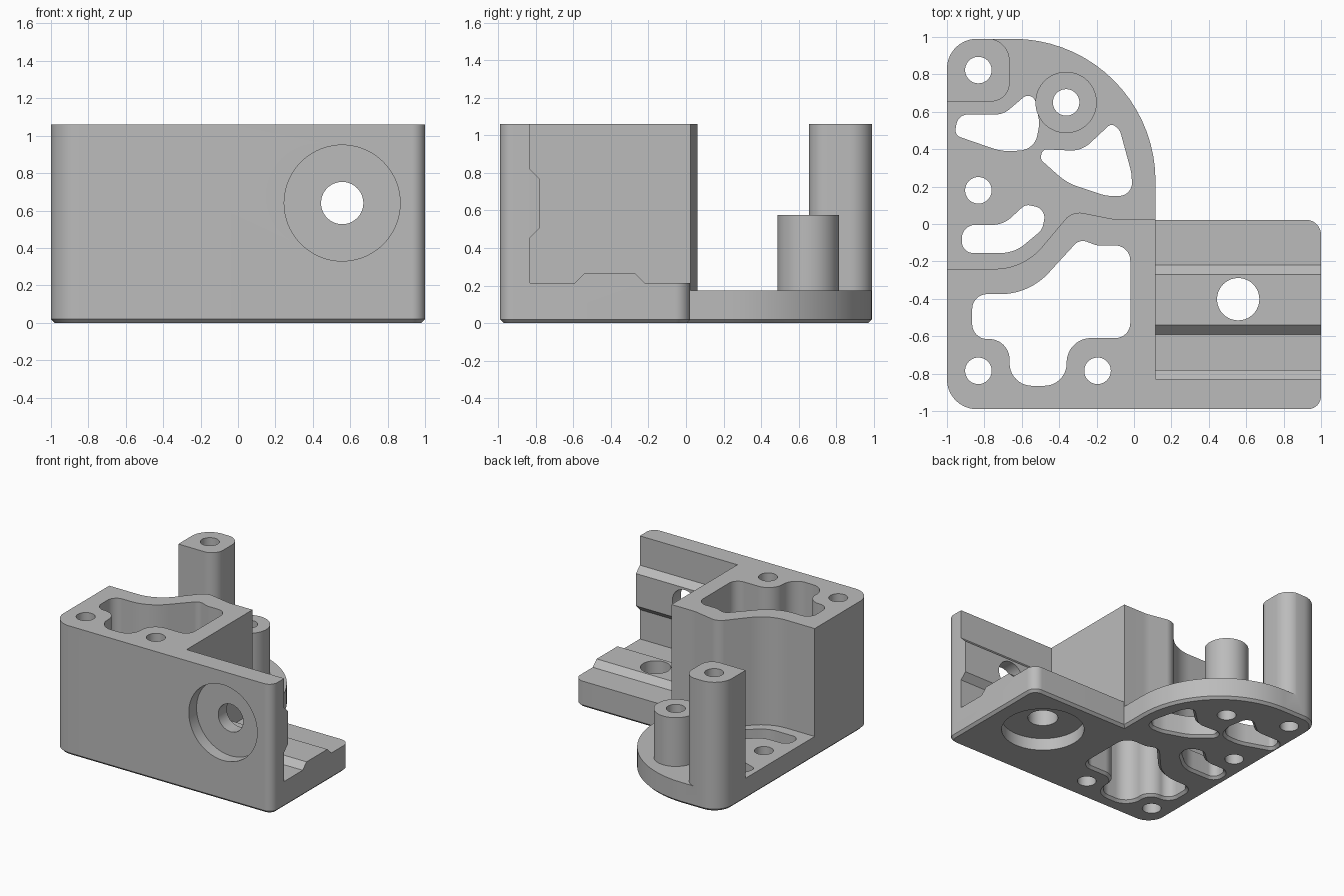
import bpy, bmesh, math
from mathutils import Vector

cube = bpy.data.objects.get("Cube")
if cube:
    bpy.data.objects.remove(cube, do_unlink=True)

TOP, PLATE, FLOOR = 1.06, 0.175, 0.215

grey = bpy.data.materials.new("plain grey")
grey.use_nodes = True
colour = (0.5, 0.5, 0.5, 1)
grey.diffuse_color = colour
next(n for n in grey.node_tree.nodes if n.type == 'BSDF_PRINCIPLED').inputs["Base Color"].default_value = colour


def rounded(corners):
    """Polygon from (x, y, fillet radius) corners, counter-clockwise."""
    pts = []
    for i, (x, y, r) in enumerate(corners):
        p = Vector((x, y))
        a = (Vector(corners[i - 1][:2]) - p).normalized()
        b = (Vector(corners[(i + 1) % len(corners)][:2]) - p).normalized()
        if r == 0:
            pts.append(p)
            continue
        half = a.angle(b) / 2
        centre = p + (a + b).normalized() * (r / math.sin(half))
        start = p + a * (r / math.tan(half)) - centre
        end = p + b * (r / math.tan(half)) - centre
        sweep = math.atan2(start.x * end.y - start.y * end.x, start.dot(end))
        steps = max(3, int(abs(sweep) / math.radians(5)))
        for k in range(steps + 1):
            t = sweep * k / steps
            c, s = math.cos(t), math.sin(t)
            pts.append(centre + Vector((start.x * c - start.y * s, start.x * s + start.y * c)))
    area = sum(pts[i - 1].x * p.y - pts[i - 1].y * p.x for i, p in enumerate(pts))
    return pts if area > 0 else pts[::-1]


def circle(x, y, r, n=64):
    return [Vector((x + r * math.cos(math.tau * k / n), y + r * math.sin(math.tau * k / n)))
            for k in range(n)]


def grow(pts, d):
    """Offset a counter-clockwise polygon outwards by d."""
    out = []
    for i, p in enumerate(pts):
        e1 = (p - pts[i - 1]).normalized()
        e2 = (pts[(i + 1) % len(pts)] - p).normalized()
        n1, n2 = Vector((e1.y, -e1.x)), Vector((e2.y, -e2.x))
        out.append(p + (n1 + n2) * (d / (1 + n1.dot(n2))))
    return out


def prism(name, pts, levels, axis="z"):
    """Loft a polygon through (height, offset) levels along an axis."""
    place = {"z": lambda a, b, h: (a, b, h),
             "y": lambda a, b, h: (a, h, b),
             "x": lambda a, b, h: (h, a, b)}[axis]
    bm = bmesh.new()
    rings = [[bm.verts.new(place(p.x, p.y, h)) for p in (grow(pts, d) if d else pts)]
             for h, d in levels]
    for low, high in zip(rings, rings[1:]):
        for i in range(len(pts)):
            bm.faces.new((low[i - 1], low[i], high[i], high[i - 1]))
    bm.faces.new(rings[0][::-1])
    bm.faces.new(rings[-1])
    bmesh.ops.recalc_face_normals(bm, faces=bm.faces)
    mesh = bpy.data.meshes.new(name)
    bm.to_mesh(mesh)
    bm.free()
    mesh.materials.append(grey)
    ob = bpy.data.objects.new(name, mesh)
    bpy.context.collection.objects.link(ob)
    return ob


def combine(target, tool, operation='DIFFERENCE'):
    tool.hide_render = True
    mod = target.modifiers.new(tool.name, 'BOOLEAN')
    mod.operation, mod.solver, mod.object = operation, 'EXACT', tool
    bpy.context.view_layer.objects.active = target
    bpy.ops.object.modifier_apply(modifier=mod.name)
    bpy.data.objects.remove(tool, do_unlink=True)


# Full-height body with a chamfered foot
outline = rounded([(-1, -.99, .16), (1, -.99, .07), (1, .022, .08), (.115, .022, 0),
                   (.115, .99, .76), (-1, .99, .16)])
body = prism("mounting_bracket", outline, [(0, -.02), (.02, 0), (TOP, 0)])

# Clear the rear above the base plate, leaving the hollow block and the tall corner post
rear = rounded([(-1.1, -.24, 0), (-.59, -.24, .33), (-.33, .07, .1), (-.1, .024, .3),
                (.3, .024, 0), (.3, 1.2, 0), (-.785, 1.2, 0), (-.785, .992, 0),
                (-.665, .992, .12), (-.665, .655, .1), (-1.1, .655, 0)])
combine(body, prism("rear_clearance", rear, [(PLATE, 0), (1.3, 0)]))

# Corner channel with a raised rib on its wall and on its floor
channel = [(-.83, 1.2), (-.83, .82), (-.78, .77), (-.78, .505), (-.83, .455), (-.83, FLOOR),
           (-.59, FLOOR), (-.54, .265), (-.27, .265), (-.22, FLOOR), (.1, FLOOR), (.1, 1.2)]
combine(body, prism("channel", [Vector(p) for p in channel], [(.115, 0), (1.1, 0)], "x"))

# Lightening pockets, chamfered underneath
pockets = [
    [(-.96, .475, .04), (-.94, .585, .06), (-.70, .585, .12), (-.54, .72, .04),
     (-.505, .54, .1), (-.53, .40, .1), (-.70, .385, .3)],
    [(-.49, .40, .03), (-.28, .39, .15), (-.12, .54, .03), (-.075, .5, .06), (-.015, .28, .2),
     (-.005, .15, .07), (-.15, .15, .2), (-.36, .22, .3), (-.50, .345, .03)],
    [(-.92, -.005, .07), (-.70, -.005, .15), (-.58, .105, .05), (-.47, .08, .06),
     (-.49, -.03, .08), (-.64, -.155, .2), (-.92, -.155, .06)],
    [(-.865, -.375, .08), (-.56, -.375, .35), (-.29, -.08, .06), (-.2, -.115, .1),
     (-.02, -.115, .08), (-.02, -.61, .08), (-.36, -.61, .13), (-.36, -.865, .12),
     (-.665, -.865, .12), (-.665, -.615, .11), (-.865, -.615, .08)],
]
for corners in pockets:
    combine(body, prism("pocket", rounded(corners), [(-.02, .04), (.02, 0), (1.3, 0)]))

# Short round post
combine(body, prism("short_post", circle(-.363, .65, .164), [(.1, 0), (.575, 0)]), 'UNION')

# Screw holes
for x, y in [(-.832, .823), (-.363, .65), (-.832, .18), (-.832, -.785), (-.195, -.785)]:
    combine(body, prism("screw_hole", circle(x, y, .071, 40), [(-.1, 0), (1.3, 0)]))

# Counterbored holes through the channel wall and floor
for axis, centre, outer, inner, depth in [("y", .64, -1.1, -.7, -.89), ("z", -.402, -.1, .4, .1)]:
    combine(body, prism("bore", circle(.557, centre, .113), [(outer, 0), (inner, 0)], axis))
    combine(body, prism("counterbore", circle(.557, centre, .31, 80), [(outer, 0), (depth, 0)], axis))

# Smooth curves, sharp edges
bpy.ops.object.select_all(action='DESELECT')
body.select_set(True)
bpy.context.view_layer.objects.active = body
bpy.ops.object.shade_smooth_by_angle(angle=math.radians(25))
